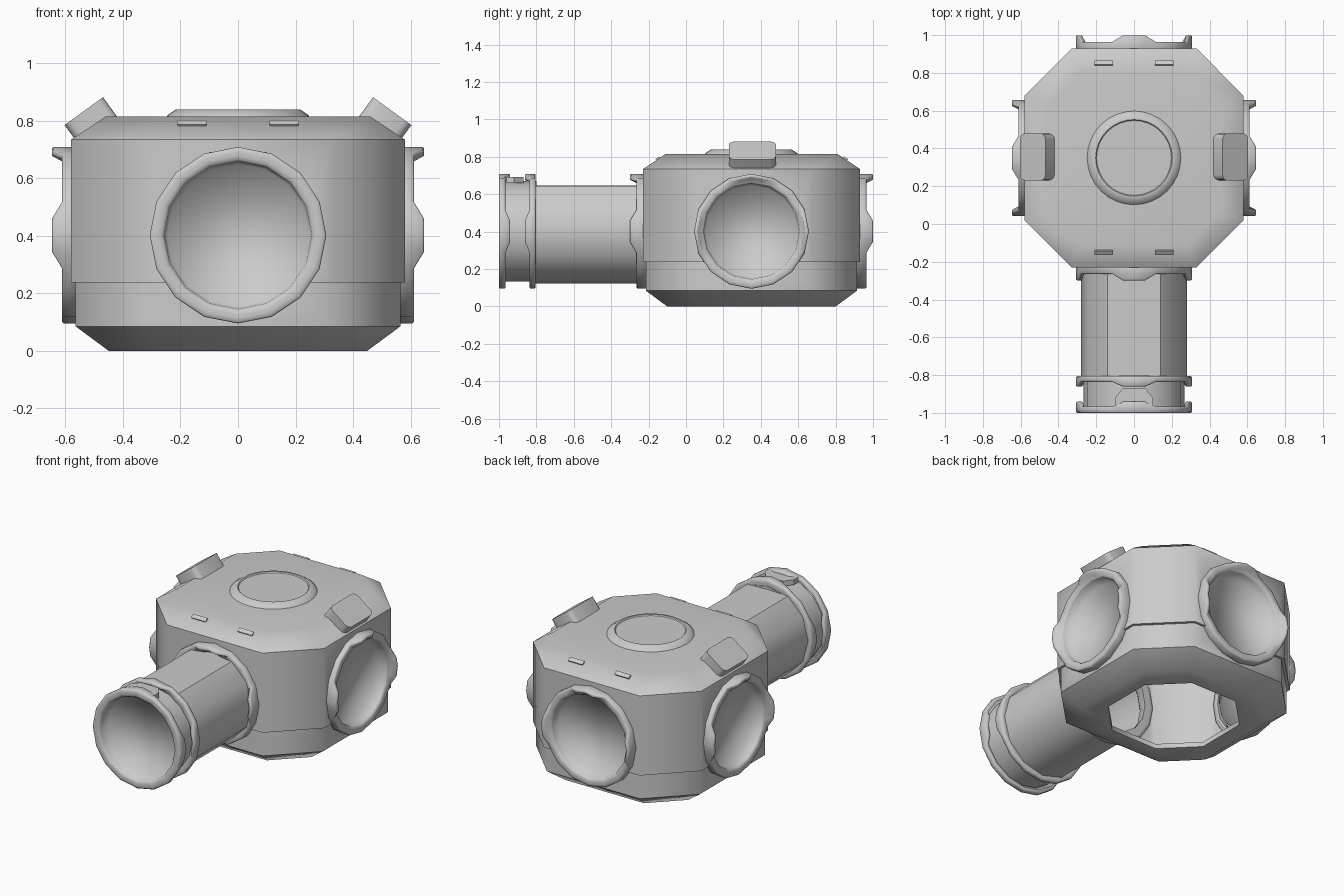
import bpy, bmesh, math
from mathutils import Vector, Matrix

if "Cube" in bpy.data.objects:
    bpy.data.objects.remove(bpy.data.objects["Cube"])

CY, CZ = 0.35, 0.402          # body centre in y, port axis height


def smooth(ob, angle):
    bpy.ops.object.select_all(action='DESELECT')
    ob.select_set(True)
    bpy.context.view_layer.objects.active = ob
    bpy.ops.object.shade_smooth_by_angle(angle=math.radians(angle))


def loft(name, rings, cap_start=False, cap_end=False, close=False, angle=35):
    """Skin a list of equal-length point rings into one mesh."""
    bm = bmesh.new()
    rows = [[bm.verts.new(p) for p in r] for r in rings]
    n = len(rows[0])
    pairs = list(zip(rows, rows[1:])) + ([(rows[-1], rows[0])] if close else [])
    for a, b in pairs:
        for i in range(n):
            j = (i + 1) % n
            bm.faces.new((a[i], a[j], b[j], b[i]))
    if cap_start:
        bm.faces.new(rows[0][::-1])
    if cap_end:
        bm.faces.new(rows[-1])
    bmesh.ops.recalc_face_normals(bm, faces=bm.faces)
    me = bpy.data.meshes.new(name)
    bm.to_mesh(me)
    bm.free()
    ob = bpy.data.objects.new(name, me)
    bpy.context.collection.objects.link(ob)
    smooth(ob, angle)
    return ob


def octagon(h, f, z):
    pts = [(h, -f), (h, f), (f, h), (-f, h), (-h, f), (-h, -f), (-f, -h), (f, -h)]
    return [(x, y + CY, z) for x, y in pts]


def circle(r, w, out, n=32, lift=None):
    """16-sided outline around the port axis; lift pushes points along it."""
    out = Vector(out)
    side = Vector((0, 0, 1)).cross(out)
    pts = []
    for i in range(n):
        a = 2 * math.pi * i / n
        rr = r * (math.cos(math.pi / 16) if i % 2 else 1)
        ww = w + (lift[i] if lift else 0)
        pts.append(Vector((0, CY, CZ)) + out * ww + side * rr * math.cos(a)
                   + Vector((0, 0, rr * math.sin(a))))
    return pts


def petals(height):
    """Raised guide tabs at both sides and the top of a ring."""
    near = lambda i: min(min(abs(i - c), 32 - abs(i - c)) for c in (0, 8, 16))
    return [height if near(i) <= 1 else 0 for i in range(32)]


def docking_ring(name, out, back, front, tab_front=0.035, tab_back=0.0, pocket=True):
    f, b = petals(tab_front), petals(-tab_back)
    rings = [circle(0.245, back, out), circle(0.285, back, out, lift=b),
             circle(0.302, back, out, lift=b), circle(0.307, back + 0.006, out, lift=b),
             circle(0.307, front - 0.006, out, lift=f), circle(0.302, front, out, lift=f),
             circle(0.287, front, out, lift=f), circle(0.278, front, out),
             circle(0.264, front - 0.002, out), circle(0.257, front - 0.012, out)]
    if pocket:      # recessed hatch face, shaded as one soft hollow
        rings += [circle(0.248, front - 0.07, out)]
        return loft(name, rings[1:], cap_end=True, angle=95)
    return loft(name, rings, close=True, angle=60)


# Hollow octagonal body with an open floor: inner skin, floor edge, outer skin
outer = [(.35, .16, 0), (.45, .27, 0), (.565, .32, .085), (.565, .32, .238),
         (.58, .33, .238), (.58, .33, .735), (.46, .28, .815)]
inner = [(.43, .26, .785), (.55, .31, .715), (.55, .31, .10), (.43, .25, .03), (.35, .16, .03)]
body = loft("body", [octagon(*p) for p in inner + outer], True, True, angle=52)

# Port openings through the walls
for out in ((1, 0, 0), (0, 1, 0)):
    cutter = loft("port_cutter", [circle(0.27, -0.8, out), circle(0.27, 0.8, out)], True, True)
    cutter.hide_render = True
    mod = body.modifiers.new("ports", 'BOOLEAN')
    mod.operation, mod.solver, mod.object = 'DIFFERENCE', 'EXACT', cutter
    bpy.context.view_layer.objects.active = body
    bpy.ops.object.modifier_apply(modifier=mod.name)
    bpy.data.objects.remove(cutter, do_unlink=True)
smooth(body, 52)
normals = body.modifiers.new("even_normals", 'WEIGHTED_NORMAL')
normals.keep_sharp = True
normals.weight = 50

# Docking rings on the four sides
docking_ring("right_port", (1, 0, 0), 0.545, 0.612)
docking_ring("left_port", (-1, 0, 0), 0.545, 0.612)
docking_ring("back_port", (0, 1, 0), 0.545, 0.614)
front = (0, -1, 0)
docking_ring("tunnel_base_ring", front, 0.545, 0.614, pocket=False)


# Tunnel: twelve sides with a flattened top
def tunnel_section(y):
    pts = [(0.28 * math.cos(i * math.pi / 6), 0.28 * math.sin(i * math.pi / 6)) for i in range(12)]
    return [(x, y, min(CZ + z, 0.648)) for x, z in pts]


loft("tunnel", [tunnel_section(-0.22), tunnel_section(-0.82)], angle=40)

# Tunnel end: collar and guide pad between two facing rings
docking_ring("tunnel_end_ring", front, 1.155, 1.186, tab_front=0.025, pocket=False)
loft("end_collar", [circle(0.268, 1.15, front), circle(0.268, 1.33, front)], angle=40)
docking_ring("end_port", front, 1.316, 1.35, tab_front=0.0, tab_back=0.025)
pad = [(-.10, -.97), (.10, -.97), (.10, -.92), (.06, -.87), (-.06, -.87), (-.10, -.92)]
loft("end_pad", [[(x, y, z) for x, y in pad] for z in (0.66, 0.692)], True, True)


# Roof hatch
def flat_ring(r, z, n=32):
    return [(r * math.cos(2 * math.pi * i / n), CY + r * math.sin(2 * math.pi * i / n), z)
            for i in range(n)]


loft("roof_hatch", [flat_ring(.25, .812), flat_ring(.245, .82), flat_ring(.215, .84),
                    flat_ring(.203, .84), flat_ring(.198, .834)], cap_end=True)


def box(name, loc, size, bevel, tilt):
    bpy.ops.mesh.primitive_cube_add(size=1)
    ob = bpy.context.object
    ob.name = name
    ob.data.transform(Matrix.Diagonal((*size, 1)))
    bm = bmesh.new()
    bm.from_mesh(ob.data)
    # round the four upright corners only
    edges = [e for e in bm.edges if abs(e.verts[0].co.z - e.verts[1].co.z) > 1e-4]
    bmesh.ops.bevel(bm, geom=edges, offset=bevel, segments=3, profile=0.5, affect='EDGES')
    bm.to_mesh(ob.data)
    bm.free()
    ob.location, ob.rotation_euler = loc, tilt
    smooth(ob, 35)


# Tilted side boxes and small grab handles on the roof slope
slope = math.radians(35)
for s, tag in ((1, "right"), (-1, "left")):
    box(tag + "_sensor_box", (s * 0.501, 0.355, 0.785), (0.165, 0.25, 0.12), 0.03,
        (0, s * math.radians(36), 0))
    for y, end, t in ((-0.147, "front", slope), (0.849, "back", -slope)):
        box(f"{tag}_{end}_handle", (s * 0.16, y, 0.787), (0.10, 0.026, 0.02), 0.004, (t, 0, 0))
